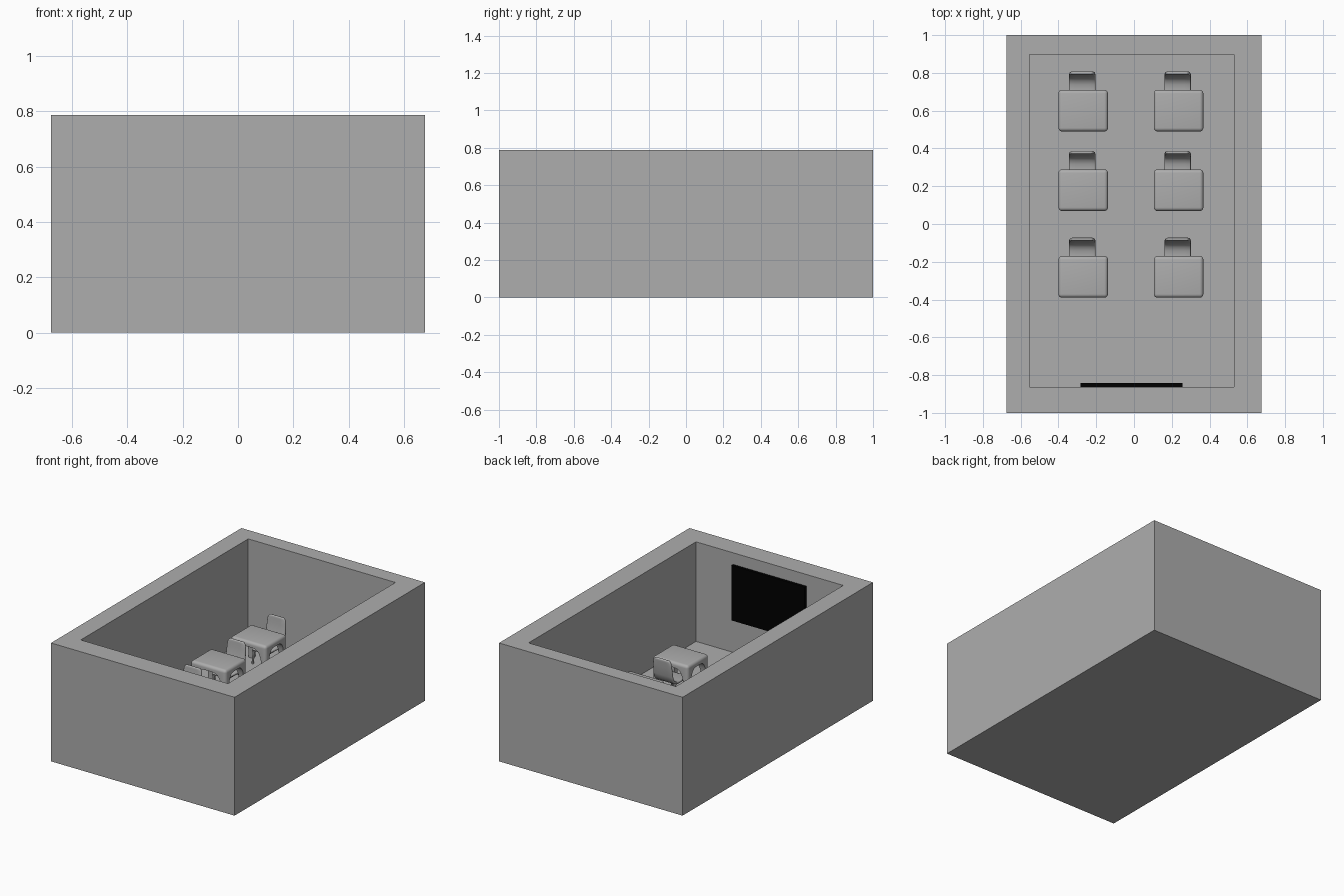
import bpy
import bmesh
from math import cos, sin, pi, copysign
from mathutils import Vector, Matrix

cube = bpy.data.objects.get("Cube")
if cube:
    bpy.data.objects.remove(cube, do_unlink=True)

FLOOR = 0.125


def make_material(name, value):
    m = bpy.data.materials.new(name)
    m.use_nodes = True
    color = (value, value, value, 1)
    m.diffuse_color = color
    m.node_tree.nodes["Principled BSDF"].inputs["Base Color"].default_value = color
    return m


grey = make_material("mid_grey", 0.42)
black = make_material("board_black", 0.0)


def add_object(name, bm, material):
    bmesh.ops.recalc_face_normals(bm, faces=bm.faces)
    mesh = bpy.data.meshes.new(name)
    bm.to_mesh(mesh)
    bm.free()
    mesh.materials.append(material)
    ob = bpy.data.objects.new(name, mesh)
    bpy.context.collection.objects.link(ob)
    return ob


def box(low, high):
    bm = bmesh.new()
    bmesh.ops.create_cube(bm, size=1)
    low, high = Vector(low), Vector(high)
    for v in bm.verts:
        v.co = (low + high) / 2 + v.co * (high - low)
    return bm


def smooth(ob, angle=0.7):
    bpy.ops.object.select_all(action='DESELECT')
    ob.select_set(True)
    bpy.context.view_layer.objects.active = ob
    bpy.ops.object.shade_smooth_by_angle(angle=angle)


def bake(ob):
    """Turn the modifier result into the object's own mesh."""
    graph = bpy.context.evaluated_depsgraph_get()
    mesh = bpy.data.meshes.new_from_object(ob.evaluated_get(graph))
    ob.modifiers.clear()
    ob.data = mesh


# Open room: inset the top face, then sink it to the floor
bm = box((-0.675, -1, 0), (0.675, 1, 0.787))
bm.faces.ensure_lookup_table()
top = max(bm.faces, key=lambda f: f.calc_center_median().z)
bmesh.ops.inset_individual(bm, faces=[top], thickness=0.1)
for v in top.verts:
    v.co.x = 0.53 if v.co.x > 0 else -0.553
    v.co.y = 0.897 if v.co.y > 0 else -0.862
sunk = bmesh.ops.extrude_discrete_faces(bm, faces=[top])["faces"][0]
for v in sunk.verts:
    v.co.z = FLOOR
add_object("room", bm, grey)

# Wall board
add_object("wall_board", box((-0.283, -0.863, 0.345), (0.257, -0.843, 0.71)), black)


# Desk: rounded block with arched openings through both directions
def arch_cutter(half_width, along_x):
    bm = bmesh.new()
    base, height = FLOOR - 0.05, 0.302 - FLOOR + 0.05
    ring = []
    for i in range(25):
        a = pi * i / 24
        u = copysign(abs(cos(a)) ** 0.5, cos(a)) * half_width
        z = base + height * abs(sin(a)) ** 0.5
        ring.append(bm.verts.new((-0.3, u, z) if along_x else (u, -0.3, z)))
    face = bm.faces.new(ring)
    ext = bmesh.ops.extrude_face_region(bm, geom=[face])["geom"]
    step = Vector((0.6, 0, 0)) if along_x else Vector((0, 0.6, 0))
    bmesh.ops.translate(bm, vec=step,
                        verts=[e for e in ext if isinstance(e, bmesh.types.BMVert)])
    ob = add_object("arch_cutter", bm, grey)
    ob.hide_render = True
    return ob


bm = box((-0.131, -0.11, FLOOR), (0.131, 0.11, 0.336))
edges = [e for e in bm.edges if max(v.co.z for v in e.verts) > 0.3]
bmesh.ops.bevel(bm, geom=edges, offset=0.019, segments=5, profile=0.5, affect='EDGES')
desk = add_object("desk", bm, grey)
cutters = [arch_cutter(0.08, True), arch_cutter(0.1, False)]
for c in cutters:
    mod = desk.modifiers.new("arch", 'BOOLEAN')
    mod.operation = 'DIFFERENCE'
    mod.solver = 'EXACT'
    mod.object = c
bake(desk)
for c in cutters:
    bpy.data.objects.remove(c, do_unlink=True)
smooth(desk)

# Chair shell: a sheet swept from the seat up into the back
shell_path = [(0.02, 0.215), (0.04, 0.222), (0.11, 0.219), (0.14, 0.222), (0.163, 0.232),
              (0.18, 0.25), (0.189, 0.28), (0.196, 0.34), (0.199, 0.372), (0.2, 0.387)]
widths = [0.058, 0.067, 0.07, 0.07, 0.07, 0.07, 0.07, 0.067, 0.063, 0.052]
bm = bmesh.new()
rows = [[bm.verts.new((w * s, y, z)) for s in (-1, -0.5, 0, 0.5, 1)]
        for (y, z), w in zip(shell_path, widths)]
for a, b in zip(rows, rows[1:]):
    for i in range(4):
        bm.faces.new((a[i], a[i + 1], b[i + 1], b[i]))
shell = add_object("chair_shell", bm, grey)
mod = shell.modifiers.new("thickness", 'SOLIDIFY')
mod.thickness = 0.016
mod.offset = 0
mod = shell.modifiers.new("soft_edge", 'BEVEL')
mod.width = 0.006
mod.segments = 3
bake(shell)
smooth(shell, 1.0)

# Chair legs: a bent tube on each side
curve = bpy.data.curves.new("chair_legs", 'CURVE')
curve.dimensions = '3D'
curve.bevel_depth = 0.007
curve.bevel_resolution = 2
curve.use_fill_caps = True
leg_path = [(0.02, FLOOR), (0.03, 0.195), (0.045, 0.21), (0.13, 0.21),
            (0.15, 0.195), (0.175, FLOOR)]
for side in (-1, 1):
    spline = curve.splines.new('POLY')
    spline.points.add(len(leg_path) - 1)
    for p, (y, z) in zip(spline.points, leg_path):
        p.co = (side * 0.052, y, z, 1)
legs = bpy.data.objects.new("chair_legs", curve)
bpy.context.collection.objects.link(legs)
bpy.context.view_layer.update()
leg_mesh = bpy.data.meshes.new_from_object(
    legs.evaluated_get(bpy.context.evaluated_depsgraph_get()))
bpy.data.objects.remove(legs, do_unlink=True)
leg_mesh.materials.clear()
leg_mesh.materials.append(grey)
legs = bpy.data.objects.new("chair_legs", leg_mesh)
bpy.context.collection.objects.link(legs)
smooth(legs)

# Two columns by three rows of desk and chair
spots = [(x, y) for x in (-0.269, 0.236) for y in (0.6, 0.179, -0.28)]
for part in (desk, shell, legs):
    shift = 0 if part is desk else -0.005
    for n, (x, y) in enumerate(spots):
        ob = part if n == 0 else part.copy()
        if n:
            ob.name = f"{part.name.split('.')[0]}_{n + 1}"
            bpy.context.collection.objects.link(ob)
        ob.matrix_world = Matrix.Translation((x + shift, y, 0))
